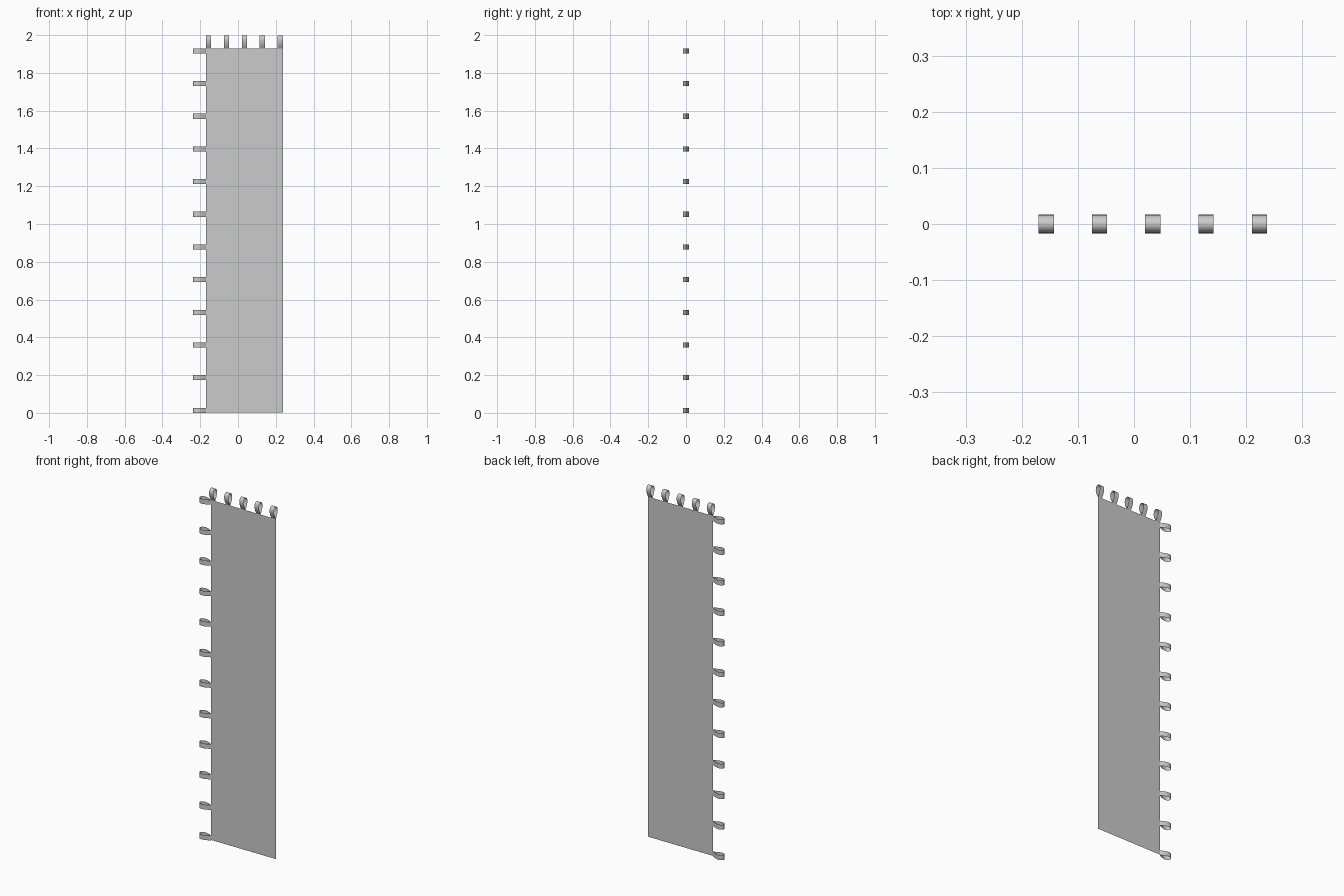
import bpy, math

cube = bpy.data.objects.get("Cube")
if cube:
    bpy.data.objects.remove(cube, do_unlink=True)

cloth = bpy.data.materials.new("grey cloth")
cloth.use_nodes = True
colour = (0.6, 0.6, 0.6, 1)
cloth.diffuse_color = colour
cloth.node_tree.nodes["Principled BSDF"].inputs["Base Color"].default_value = colour

LEFT, RIGHT, TOP = -0.17, 0.237, 1.93
WIDTH, LENGTH, BULGE, SEGMENTS = 0.027, 0.069, 0.022, 20


def add_mesh(name, verts, faces, smooth=False):
    mesh = bpy.data.meshes.new(name)
    mesh.from_pydata(verts, [], faces)
    mesh.materials.append(cloth)
    mesh.polygons.foreach_set("use_smooth", [smooth] * len(faces))
    obj = bpy.data.objects.new(name, mesh)
    bpy.context.collection.objects.link(obj)
    return obj


def add_loop(name, place):
    """Teardrop ribbon; place(across, out, depth) maps it to the banner edge."""
    verts, faces = [], []
    for i in range(SEGMENTS + 1):
        t = math.tau * i / SEGMENTS
        out = LENGTH * (1 - math.cos(t)) / 2
        depth = BULGE * math.sin(t) * math.sin(t / 2)
        verts += [place(side * WIDTH / 2, out, depth) for side in (-1, 1)]
        if i:
            a = 2 * i
            faces.append((a - 2, a - 1, a + 1, a))
    add_mesh(name, verts, faces, smooth=True)


# Flat cloth panel
add_mesh("banner_panel",
         [(LEFT, 0, 0.003), (RIGHT, 0, 0.003), (RIGHT, 0, TOP), (LEFT, 0, TOP)],
         [(0, 1, 2, 3)])

# Hanging loops along the top edge
for i in range(5):
    x = LEFT + WIDTH / 2 + i * (RIGHT - LEFT - WIDTH) / 4
    add_loop(f"top_loop_{i + 1}", lambda a, o, d: (x + a, d, TOP + o))

# Pole loops up the side edge
for i in range(12):
    z = WIDTH / 2 + i * 0.173
    add_loop(f"side_loop_{i + 1}", lambda a, o, d: (LEFT - o, d, z + a))
